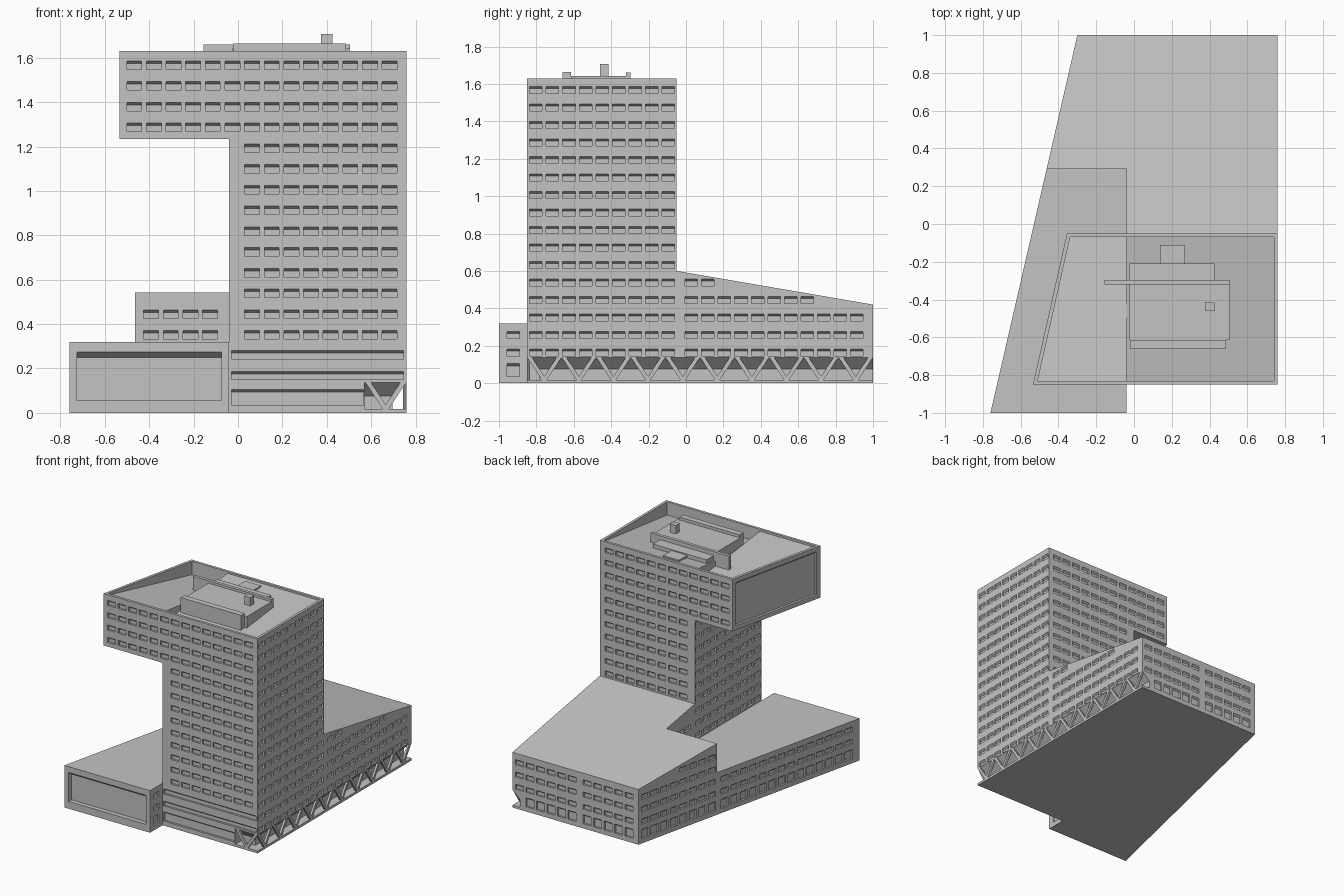
import bpy, bmesh
from mathutils import Vector

if "Cube" in bpy.data.objects:
    bpy.data.objects.remove(bpy.data.objects["Cube"])

grey = bpy.data.materials.new("concrete grey")
grey.diffuse_color = (0.55, 0.55, 0.55, 1)
grey.use_nodes = True
grey.node_tree.nodes["Principled BSDF"].inputs["Base Color"].default_value = grey.diffuse_color

PITCH, WIN_W, WIN_H = 0.0885, 0.067, 0.038
ROW = lambda i: 0.09 + 0.0935 * i            # top edge of window row i
SLOPE = lambda y: 0.6 - 0.1714 * (y + 0.05)  # roof of the rear wing


def add_object(name, bm):
    bmesh.ops.recalc_face_normals(bm, faces=bm.faces)
    me = bpy.data.meshes.new(name)
    bm.to_mesh(me)
    bm.free()
    me.materials.append(grey)
    ob = bpy.data.objects.new(name, me)
    bpy.context.collection.objects.link(ob)
    return ob


def loft(bm, ring_a, ring_b):
    """Closed solid between two matching rings."""
    a = [bm.verts.new(p) for p in ring_a]
    b = [bm.verts.new(p) for p in ring_b]
    bm.faces.new(a)
    bm.faces.new(b[::-1])
    for i in range(len(a)):
        j = (i + 1) % len(a)
        bm.faces.new((a[i], b[i], b[j], a[j]))


def prism(name, pts, bottom, top):
    """Footprint raised between two heights, each a function of y or a number."""
    f = lambda h, y: h(y) if callable(h) else h
    bm = bmesh.new()
    loft(bm, [(x, y, f(bottom, y)) for x, y in pts], [(x, y, f(top, y)) for x, y in pts])
    return add_object(name, bm)


def box(name, x0, x1, y0, y1, z0, z1):
    return prism(name, [(x0, y0), (x1, y0), (x1, y1), (x0, y1)], z0, z1)


class Wall:
    """Vertical wall line from p to q, outside on the right-hand side."""
    def __init__(self, p, q):
        self.p = Vector((*p, 0))
        self.u = (Vector((*q, 0)) - self.p).normalized()
        self.n = Vector((self.u.y, -self.u.x, 0))

    def at(self, a, out, z):
        return self.p + self.u * a + self.n * out + Vector((0, 0, z))

    def recess(self, bm, a0, a1, z0, z1, d=0.014, s=0.011):
        """Cutter for an opening whose head slopes down inwards."""
        prof = [(0.02, z0), (-d, z0), (-d, z1 - s), (0, z1), (0.02, z1)]
        loft(bm, [self.at(a0, o, z) for o, z in prof], [self.at(a1, o, z) for o, z in prof])

    def windows(self, bm, start, cols, rows, limit=None, h=WIN_H):
        for i in rows:
            for c in range(cols):
                a = start + c * PITCH
                if limit:
                    y = self.at(a + WIN_W, 0, 0).y
                    if ROW(i) > limit(y) - 0.005:
                        continue
                self.recess(bm, a, a + WIN_W, ROW(i) - h, ROW(i))


def cut(ob, cutter):
    if isinstance(cutter, bmesh.types.BMesh):
        cutter = add_object("cutter", cutter)
    cutter.hide_render = True
    m = ob.modifiers.new("cut", 'BOOLEAN')
    m.operation, m.object, m.solver = 'DIFFERENCE', cutter, 'MANIFOLD'
    dg = bpy.context.evaluated_depsgraph_get()
    me = bpy.data.meshes.new_from_object(ob.evaluated_get(dg))
    ob.modifiers.clear()
    ob.data = me
    bpy.data.objects.remove(cutter)


# Corners
A, B = (-0.76, -1), (-0.04, -1)
C, D = (-0.04, 0.29), (-0.463, 0.29)
E = (-0.30, 1)
TW, TE = (-0.535, -0.85), (0.76, -0.85)
BE, BW = (0.76, -0.05), (-0.355, -0.05)

# Low west wing: flat roof, big front window, window rows at the sides
wing = prism("west_wing", [A, B, C, D], 0, 0.32)
bm = bmesh.new()
Wall(A, B).recess(bm, 0.035, 0.685, 0.055, 0.275, 0.035, 0.025)
for wall, start, cols in ((Wall(B, C), 0.042, 1), (Wall(D, A), 0.04, 14)):
    wall.windows(bm, start, cols, (1, 2))
    wall.windows(bm, start, cols, (0.15,), h=0.068)
cut(wing, bm)

# Rear wing with sloping roof
rear = prism("rear_wing", [D, C, (-0.04, -0.05), BE, (0.76, 1), E], 0, SLOPE)
bm = bmesh.new()
Wall(BE, (0.76, 1)).windows(bm, 0.045, 11, range(1, 6), SLOPE)
Wall(D, C).windows(bm, 0.038, 4, (3, 4))
Wall(C, (-0.04, -0.05)).windows(bm, 0.04, 3, (3, 4), SLOPE)
west = Wall(E, D)
west.windows(bm, 0.03, 8, range(1, 5), lambda y: SLOPE(y + 0.08))
west.windows(bm, 0.03, 8, (0.15,), h=0.068)
back = Wall((0.76, 1), E)
for start, cols in ((0.025, 6), (0.595, 5)):
    back.windows(bm, start, cols, (1, 2, 3))
back.windows(bm, 0.025 + PITCH, 5, (0.15,), h=0.068)
back.windows(bm, 0.595, 5, (0.15,), h=0.068)
cut(rear, bm)

# Tower shaft
shaft = box("tower_shaft", -0.04, 0.76, -0.85, -0.05, 0, 1.235)
bm = bmesh.new()
front = Wall((-0.04, -0.85), TE)
front.windows(bm, 0.07, 8, range(3, 13))
for z0, z1, a1 in ((0.242, 0.28, 0.785), (0.15, 0.186, 0.785), (0.035, 0.105, 0.605)):
    front.recess(bm, 0.01, a1, z0, z1)
Wall(TE, BE).windows(bm, 0.014, 9, range(1, 13))
Wall(BE, (-0.04, -0.05)).windows(bm, 0.045, 8, range(6, 13))
Wall((-0.04, -0.05), (-0.04, -0.85)).windows(bm, 0.014, 9, range(3, 13))
cut(shaft, bm)

# Ground-floor recess behind the trusses
for ob, wall, a0, a1 in ((shaft, Wall(TE, BE), -0.02, 0.82), (rear, Wall(TE, BE), 0.78, 1.87),
                         (shaft, front, 0.61, 0.82)):
    bm = bmesh.new()
    wall.recess(bm, a0, a1, 0.018, 0.137, 0.065, 0.062)
    cut(ob, bm)

# Overhanging upper storeys
upper = prism("upper_storeys", [TW, TE, BE, BW], 1.235, 1.63)
bm = bmesh.new()
Wall(TW, TE).windows(bm, 0.034, 14, range(13, 17))
Wall(TE, BE).windows(bm, 0.014, 9, range(13, 17))
Wall(BE, BW).windows(bm, 0.045, 12, range(13, 17))
Wall(BW, TW).recess(bm, 0.035, 0.785, 1.268, 1.595, 0.018, 0.014)
cut(upper, bm)

# Roof tray: two halves with opposite falls inside the parapet
cut(upper, prism("tray_west", [(-0.51, -0.83), (-0.04, -0.83), (-0.04, -0.07), (-0.338, -0.07)],
                 lambda y: 1.615 - 0.115 * (y + 0.83), 1.7))
cut(upper, prism("tray_east", [(-0.041, -0.83), (0.74, -0.83), (0.74, -0.07), (-0.041, -0.07)],
                 lambda y: 1.53 + 0.115 * (y + 0.83), 1.7))

# Rooftop plant
box("plant_room", -0.025, 0.505, -0.615, -0.32, 1.5, 1.642)
box("plant_front", -0.02, 0.487, -0.66, -0.615, 1.5, 1.664)
box("plant_screen", -0.155, 0.505, -0.32, -0.296, 1.5, 1.66)
box("plant_annex", -0.025, 0.425, -0.296, -0.21, 1.5, 1.63)
box("plant_step", 0.137, 0.27, -0.21, -0.11, 1.5, 1.622)
box("chimney", 0.375, 0.425, -0.46, -0.415, 1.6, 1.706)

# V-shaped truss struts along the east side and the front corner
bm = bmesh.new()
P, W, T = 0.185, 0.013, 0.016
for wall, start, count in ((Wall(TE, BE), 0, 10), (front, 0.613, 1)):
    for k in range(count):
        a = start + k * P
        for top, foot in ((a + W, a + P / 2), (a + P - W, a + P / 2)):
            ring = [(top - W, 0.138), (top + W, 0.138), (foot + W, 0.017), (foot - W, 0.017)]
            loft(bm, [wall.at(x, 0, z) for x, z in ring], [wall.at(x, -T, z) for x, z in ring])
add_object("truss_struts", bm)
